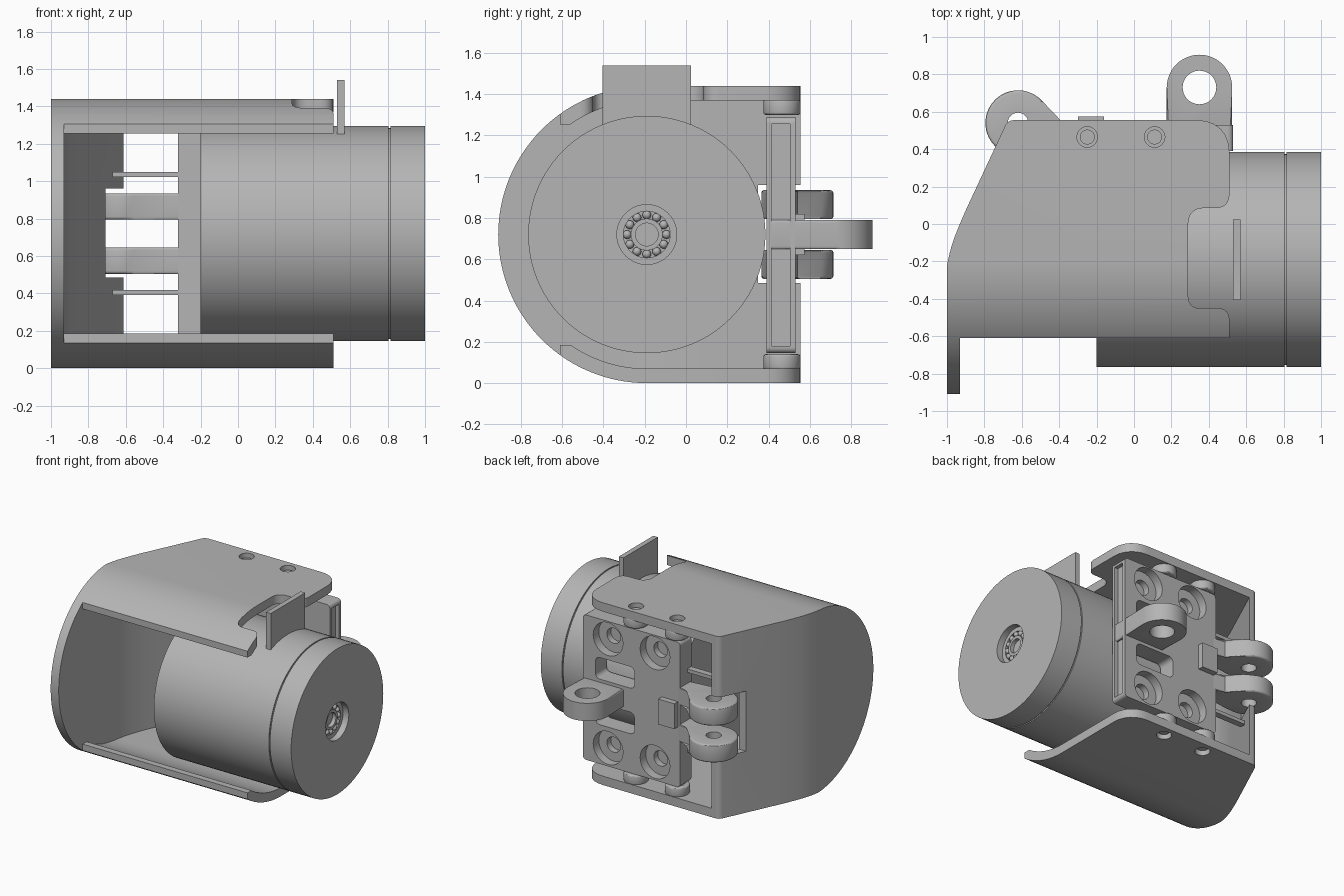
import bpy, bmesh, math
from mathutils import Vector

cube = bpy.data.objects.get("Cube")
if cube:
    bpy.data.objects.remove(cube, do_unlink=True)

grey = bpy.data.materials.new("mid grey")
grey.use_nodes = True
grey.diffuse_color = (0.46, 0.46, 0.46, 1)
grey.node_tree.nodes["Principled BSDF"].inputs["Base Color"].default_value = grey.diffuse_color

CY, CZ = -0.19, 0.72          # drum axis
PLACE = {'x': lambda u, v, w: (w, u, v),
         'y': lambda u, v, w: (u, w, v),
         'z': lambda u, v, w: (u, v, w)}


def make(name, bm):
    bmesh.ops.recalc_face_normals(bm, faces=bm.faces)
    mesh = bpy.data.meshes.new(name)
    bm.to_mesh(mesh)
    bm.free()
    mesh.materials.append(grey)
    ob = bpy.data.objects.new(name, mesh)
    bpy.context.collection.objects.link(ob)
    return ob


def prism(name, pts, axis, lo, hi, bevel=0, ends=(0, 1)):
    """Extrude a 2D outline along an axis; optionally round the rim of its ends."""
    bm = bmesh.new()
    rings = [[bm.verts.new(PLACE[axis](u, v, w)) for u, v in pts] for w in (lo, hi)]
    caps = [bm.faces.new(r) for r in rings]
    n = len(pts)
    for i in range(n):
        j = (i + 1) % n
        bm.faces.new((rings[0][i], rings[0][j], rings[1][j], rings[1][i]))
    if bevel:
        edges = list({e for k in ends for e in caps[k].edges})
        bmesh.ops.bevel(bm, geom=edges, offset=bevel, segments=3, affect='EDGES', profile=0.5)
    return make(name, bm)


def arc(cu, cv, r, a0, a1, n=24):
    return [(cu + r * math.cos(math.radians(a0 + (a1 - a0) * i / n)),
             cv + r * math.sin(math.radians(a0 + (a1 - a0) * i / n))) for i in range(n + 1)]


def circle(cu, cv, r, n=40):
    return arc(cu, cv, r, 0, 360, n)[:-1]


def rect(u0, u1, v0, v1, r=0):
    return fillet([(u0, v0, r), (u1, v0, r), (u1, v1, r), (u0, v1, r)])


def fillet(corners, n=6):
    """Round each (u, v, radius) corner of an outline with a smooth curve."""
    out = []
    for i, (u, v, r) in enumerate(corners):
        p = Vector((u, v))
        if not r:
            out.append((u, v))
            continue
        a = p + (Vector(corners[i - 1][:2]) - p).normalized() * r
        b = p + (Vector(corners[(i + 1) % len(corners)][:2]) - p).normalized() * r
        for k in range(n + 1):
            t = k / n
            w = 2 * t * (1 - t) * 0.83
            s = (1 - t) ** 2 + t ** 2 + w
            q = (a * (1 - t) ** 2 + p * w + b * t ** 2) / s
            out.append((q.x, q.y))
    return out


def boolean(ob, cutter, op='DIFFERENCE'):
    cutter.hide_render = True
    m = ob.modifiers.new("cut", 'BOOLEAN')
    m.operation, m.object, m.solver = op, cutter, 'EXACT'
    bpy.context.view_layer.objects.active = ob
    bpy.ops.object.modifier_apply(modifier=m.name)
    bpy.data.objects.remove(cutter, do_unlink=True)


# Housing: D-shaped side profile crossed with the plan outline, then hollowed
outer_d = arc(CY, CZ, 0.72, 90, 270, 64) + [(0.7, 0), (0.7, 1.44)]
housing = prism("housing", outer_d, 'x', -1, 0.51, 0.03, (0,))
plan = fillet([(0.6, -1, 0), (0.6, 0.0, 0), (0.51, 0.0, 0), (0.51, 0.555, 0.17), (-0.675, 0.555, 0.03),
               (-0.92, 0.03, 0.08), (-1.01, -0.2, 0.14), (-1.01, -1, 0)])
boolean(housing, prism("plan", plan, 'z', -0.2, 1.7), 'INTERSECT')

lip = math.degrees(math.acos(0.37 / 0.65))
inner_d = arc(CY, CZ, 0.65, 90, 180 - lip, 20) + [(-1.2, 1.253), (-1.2, 0.187)] \
    + arc(CY, CZ, 0.65, 180 + lip, 270, 20) + [(0.9, 0.07), (0.9, 1.37)]
cavity = prism("cavity", inner_d, 'x', -1.2, 0.8)
inner_plan = fillet([(0.7, -1.1, 0), (0.7, 0.8, 0), (-0.5, 0.8, 0), (-0.86, 0.02, 0.08),
                     (-0.93, -0.2, 0.12), (-0.93, -1.1, 0)])
boolean(cavity, prism("inner_plan", inner_plan, 'z', -0.2, 1.7), 'INTERSECT')
boolean(housing, cavity)
boolean(housing, prism("front_opening", rect(-0.93, 0.8, -1.3, -0.61), 'z', -0.3, 1.8))
boolean(housing, prism("hinge_notch", rect(0.35, 0.9, 0.485, 0.96), 'x', -1.2, -0.4))
tab_notch = fillet([(0.6, -0.52, 0), (0.51, -0.52, 0), (0.51, -0.45, 0.06), (0.29, -0.45, 0.06),
                    (0.29, 0.085, 0.08), (0.51, 0.085, 0.07), (0.51, 0.16, 0), (0.6, 0.16, 0)])
boolean(housing, prism("tab_notch", tab_notch, 'z', 1.0, 1.7))

# Screw bosses under the top plate and on the bottom plate
parts = [housing]
SCREWS = (-0.25, 0.11)
for x in SCREWS:
    boolean(housing, prism("screw_hole", circle(x, 0.465, 0.055, 24), 'z', -0.2, 1.7))
    for side, lo, hi in (("top", 1.30, 1.375), ("bottom", 0.065, 0.14)):
        boss = prism(side + "_boss", circle(x, 0.465, 0.09, 32), 'z', lo, hi, 0.012)
        boolean(boss, prism("bore", circle(x, 0.465, 0.055, 24), 'z', lo - 0.1, hi + 0.1))
        parts.append(boss)
    for side, lo in (("top", 1.37), ("bottom", 0.03)):
        parts.append(prism(side + "_screw", circle(x, 0.465, 0.04, 20), 'z', lo, lo + 0.04))

# Motor drum, its end bell and the recessed bearing
drum = prism("motor_drum", circle(CY, CZ, 0.575, 96), 'x', -0.2, 0.805, 0.015, (0,))
bell = prism("motor_end_bell", circle(CY, CZ, 0.575, 96), 'x', 0.815, 1.0)
core = prism("motor_core", circle(CY, CZ, 0.565, 64), 'x', 0.79, 0.83)
boolean(bell, prism("shaft_recess", circle(CY, CZ, 0.145, 48), 'x', 0.92, 1.1))
parts += [drum, bell, core]


def ring(name, r0, r1, lo, hi):
    ob = prism(name, circle(CY, CZ, r1, 48), 'x', lo, hi)
    boolean(ob, prism("bore", circle(CY, CZ, r0, 48), 'x', lo - 0.1, hi + 0.1))
    parts.append(ob)


ring("bearing_outer_ring", 0.113, 0.145, 0.915, 0.95)
ring("bearing_inner_ring", 0.055, 0.077, 0.915, 0.95)
bm = bmesh.new()
for y, z in circle(CY, CZ, 0.095, 12):
    ret = bmesh.ops.create_uvsphere(bm, u_segments=12, v_segments=8, radius=0.021)
    bmesh.ops.translate(bm, verts=ret["verts"], vec=(0.94, y, z))
parts.append(make("bearing_balls", bm))

# Upright tab above the motor
parts.append(prism("tab_plate", rect(-0.405, 0.025, 1.25, 1.54), 'x', 0.53, 0.57))

# Back plate with countersunk holes, windows and a recessed end
plate = prism("back_plate", rect(-0.32, 0.53, 0.145, 1.29, 0.03), 'y', 0.39, 0.53)
boolean(plate, prism("end_recess", rect(0.415, 0.505, 0.18, 1.255), 'x', 0.5, 0.7))
for x in (-0.1, 0.31):
    for z in (CZ - 0.43, CZ + 0.43):
        boolean(plate, prism("sink", circle(x, z, 0.13, 32), 'y', 0.46, 0.7))
        boolean(plate, prism("hole", circle(x, z, 0.06, 24), 'y', 0.41, 0.7))
for s in (-1, 1):
    z = CZ + s * 0.18
    boolean(plate, prism("window", rect(0.08, 0.42, z - 0.085, z + 0.085, 0.04), 'y', 0.2, 0.7))
    # Slim side rib reaching toward the housing wall
    z = CZ + s * 0.315
    parts.append(prism("side_rib", rect(-0.67, -0.3, z - 0.014, z + 0.014), 'y', 0.39, 0.44))
parts += [plate, prism("back_pad", rect(-0.3, -0.16, 0.62, 0.82), 'y', 0.52, 0.575)]

# Hinge lugs: a pair on one side, a single one on the other
pair = arc(-0.62, 0.54, 0.175, 40, 290) + [(-0.45, 0.39), (-0.3, 0.39), (-0.3, 0.53), (-0.4, 0.54)]
single = arc(0.35, 0.73, 0.175, 0, 180) + [(0.175, 0.4), (0.525, 0.4)]
for name, outline, hole, lo, hi in (("lower_pair_lug", pair, (-0.62, 0.54, 0.055), 0.505, 0.645),
                                    ("upper_pair_lug", pair, (-0.62, 0.54, 0.055), 0.795, 0.935),
                                    ("single_lug", single, (0.35, 0.73, 0.09), 0.65, 0.79)):
    lug = prism(name, outline, 'z', lo, hi, 0.015)
    boolean(lug, prism("pin_hole", circle(*hole, 32), 'z', lo - 0.2, hi + 0.2))
    parts.append(lug)

# Smooth shading with sharp edges kept
bpy.ops.object.select_all(action='DESELECT')
for ob in parts:
    ob.select_set(True)
bpy.context.view_layer.objects.active = housing
bpy.ops.object.shade_smooth_by_angle(angle=math.radians(30))
